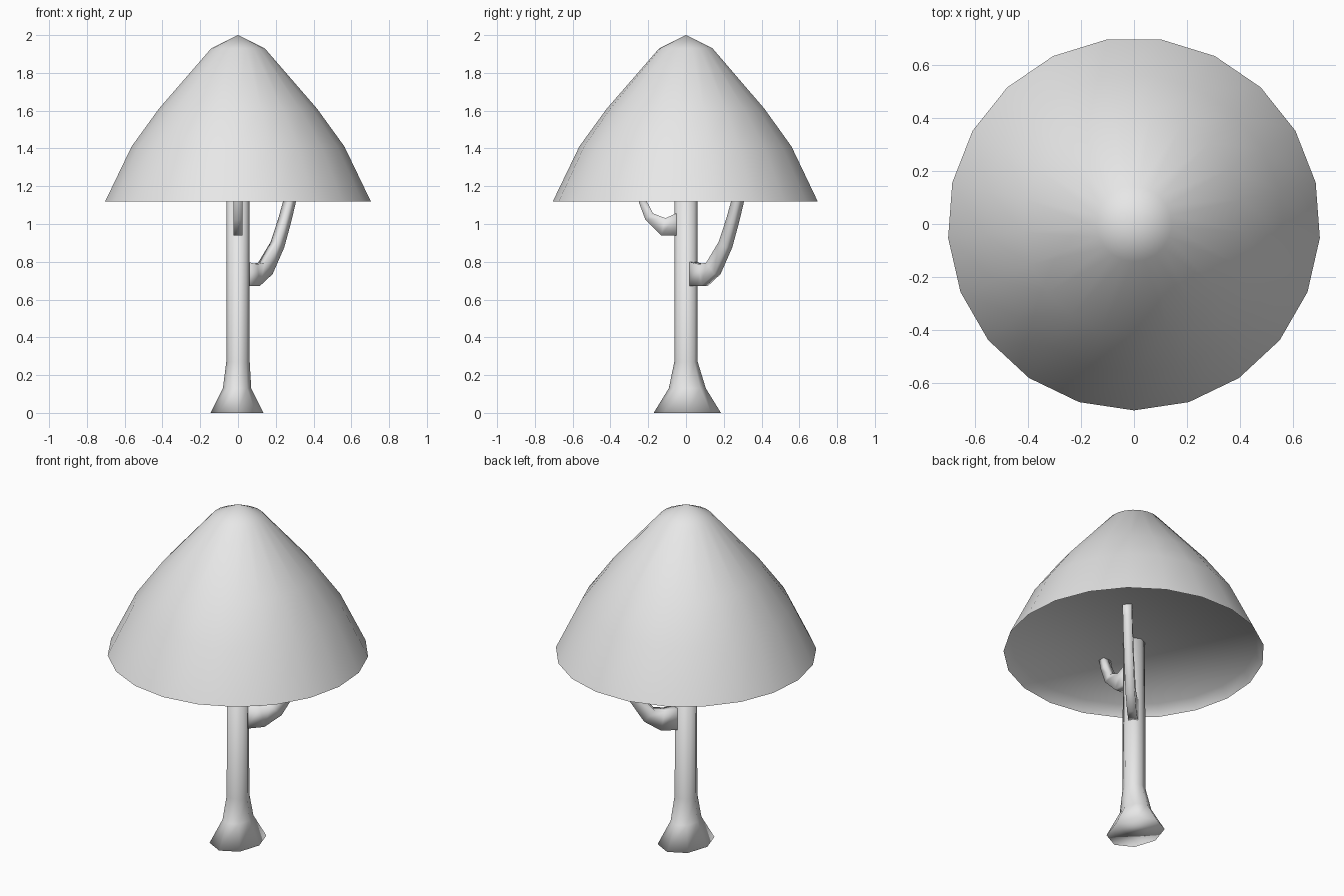
import bpy
import bmesh
from math import cos, sin, pi, radians
from mathutils import Vector

cube = bpy.data.objects.get("Cube")
if cube:
    bpy.data.objects.remove(cube, do_unlink=True)

grey = bpy.data.materials.new("plain grey")
grey.use_nodes = True
colour = (0.8, 0.8, 0.8, 1)
grey.diffuse_color = colour
grey.node_tree.nodes["Principled BSDF"].inputs["Base Color"].default_value = colour


def loft(name, rings, tip=None):
    """Skin a list of point rings, cap the ends, or close the last ring to a tip."""
    bm = bmesh.new()
    loops = [[bm.verts.new(p) for p in ring] for ring in rings]
    n = len(loops[0])
    for a, b in zip(loops, loops[1:]):
        for i in range(n):
            j = (i + 1) % n
            bm.faces.new((a[i], a[j], b[j], b[i]))
    bm.faces.new(loops[0][::-1])
    if tip:
        top = bm.verts.new(tip)
        for i in range(n):
            bm.faces.new((loops[-1][i], loops[-1][(i + 1) % n], top))
    else:
        bm.faces.new(loops[-1])
    bmesh.ops.recalc_face_normals(bm, faces=bm.faces)
    for f in bm.faces:
        f.smooth = True
    mesh = bpy.data.meshes.new(name)
    bm.to_mesh(mesh)
    bm.free()
    mesh.materials.append(grey)
    obj = bpy.data.objects.new(name, mesh)
    bpy.context.collection.objects.link(obj)
    return obj


def ellipse(sides, rx, ry, z, start, cx=0, cy=0):
    angles = [start + 2 * pi * i / sides for i in range(sides)]
    return [(cx + rx * cos(a), cy + ry * sin(a), z) for a in angles]


def branch(name, heading, path, half_width):
    """Sweep a tapering box section along (distance, height, half thickness)."""
    out = Vector((cos(heading), sin(heading), 0))
    side = Vector((-sin(heading), cos(heading), 0))
    up = Vector((0, 0, 1))
    pts = [out * d + up * z for d, z, r in path]
    rings = []
    for i, p in enumerate(pts):
        t = (pts[min(i + 1, len(pts) - 1)] - pts[max(i - 1, 0)]).normalized()
        normal = side.cross(t)
        w, r = side * half_width, normal * path[i][2]
        rings.append([p + w + r, p - w + r, p - w - r, p + w - r])
    return loft(name, rings)


# Canopy: recessed underside, rim and domed cone
canopy_profile = [(0.665, 1.18), (0.705, 1.12), (0.565, 1.41), (0.42, 1.61), (0.142, 1.93)]
canopy = loft("canopy", [ellipse(21, r, r, z, -pi / 2) for r, z in canopy_profile],
              tip=(0, 0, 2))
bpy.ops.object.select_all(action="DESELECT")
canopy.select_set(True)
bpy.context.view_layer.objects.active = canopy
bpy.ops.object.shade_smooth_by_angle(angle=radians(75))

# Trunk with a flared foot
loft("trunk", [
    ellipse(8, 0.14, 0.178, 0, 0, -0.005, 0.007),
    ellipse(8, 0.075, 0.098, 0.13, 0, -0.005, 0.007),
    ellipse(8, 0.062, 0.062, 0.27, 0),
    ellipse(8, 0.06, 0.06, 1.25, 0),
])

# Branches rising into the canopy
branch("large_branch", pi / 4, [
    (0.04, 0.735, 0.065), (0.13, 0.73, 0.058), (0.205, 0.765, 0.042),
    (0.295, 0.89, 0.03), (0.35, 1.02, 0.025), (0.39, 1.13, 0.022), (0.41, 1.22, 0.02),
], 0.025)
branch("small_branch", -pi / 2, [
    (0.03, 1.0, 0.062), (0.12, 0.985, 0.047), (0.195, 1.04, 0.026),
    (0.23, 1.12, 0.02), (0.255, 1.22, 0.018),
], 0.025)
